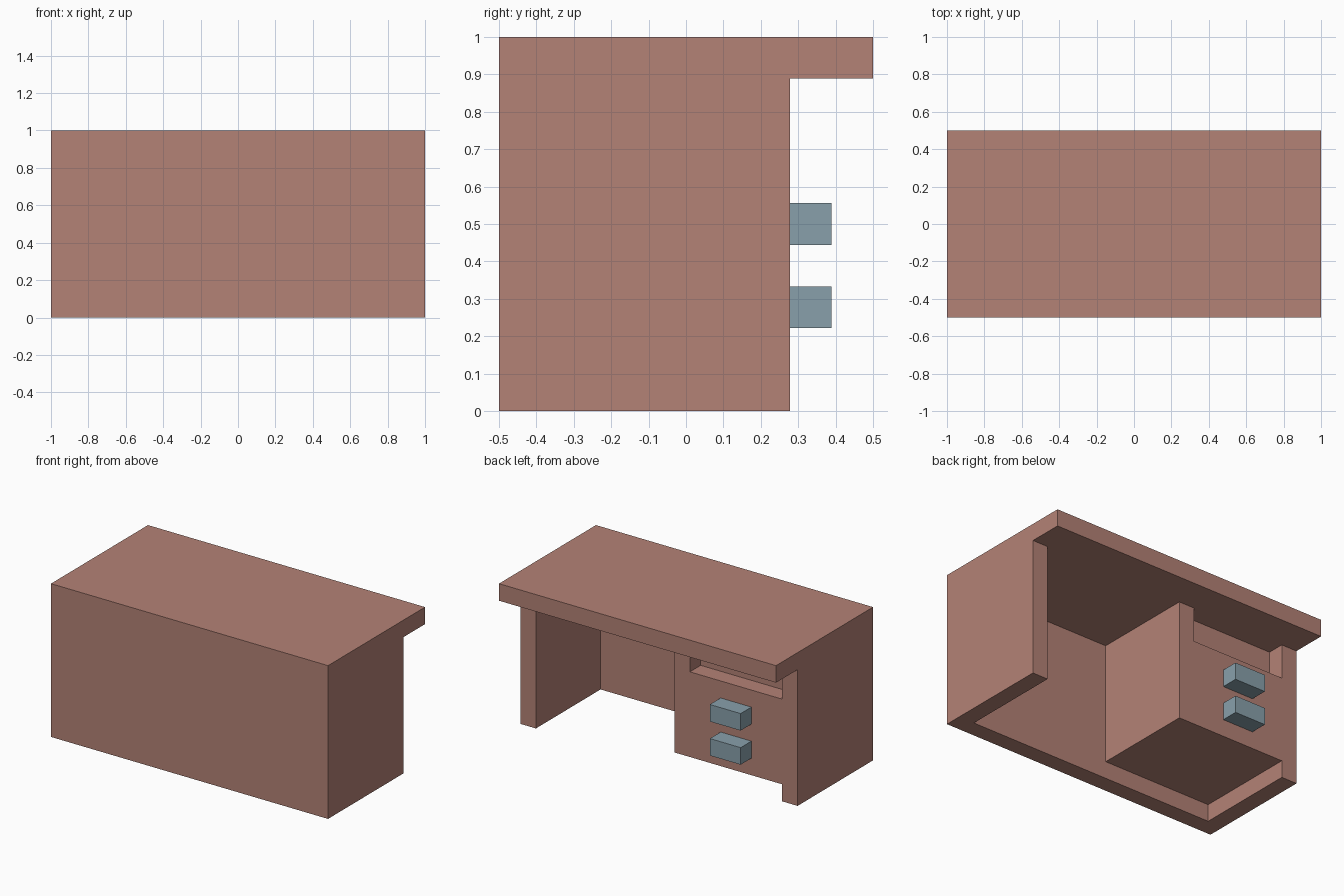
import bpy

if "Cube" in bpy.data.objects:
    bpy.data.objects.remove(bpy.data.objects["Cube"])

U = 1 / 9  # the desk sits on a grid of ninths


def material(name, color):
    m = bpy.data.materials.new(name)
    m.diffuse_color = (*color, 1)
    m.use_nodes = True
    m.node_tree.nodes["Principled BSDF"].inputs["Base Color"].default_value = m.diffuse_color
    return m


wood = material("reddish_wood", (0.456, 0.223, 0.181))
metal = material("blue_grey_handle", (0.25, 0.352, 0.407))


def box(name, x, y, z, mat):
    """Box from (min, max) grid ranges along each axis."""
    ranges = (x, y, z)
    bpy.ops.mesh.primitive_cube_add(size=1)
    ob = bpy.context.object
    ob.name = name
    for v in ob.data.vertices:
        v.co = [U * (r[0] if c < 0 else r[1]) for c, r in zip(v.co, ranges)]
    ob.data.materials.append(mat)


# Desk top, front panel and side panels
box("desk_top", (-9, 9), (-4.5, 4.5), (8, 9), wood)
box("front_panel", (-9, 9), (-4.5, -3.5), (0, 8), wood)
box("side_panel_left", (-9, -8), (-3.5, 2.5), (0, 8), wood)
box("side_panel_right", (8, 9), (-3.5, 2.5), (0, 8), wood)

# Drawer cabinet: inner wall, drawer block, recessed part under the top
box("cabinet_wall", (-2, -1), (-3.5, 2.5), (1, 8), wood)
box("drawer_block", (-8, -2), (-3.5, 2.5), (1, 6), wood)
box("cabinet_recess", (-8, -2), (-3.5, 1.5), (6, 8), wood)

# Drawer handles
for name, z in (("lower_handle", 2), ("upper_handle", 4)):
    box(name, (-6, -4), (2.5, 3.5), (z, z + 1), metal)
